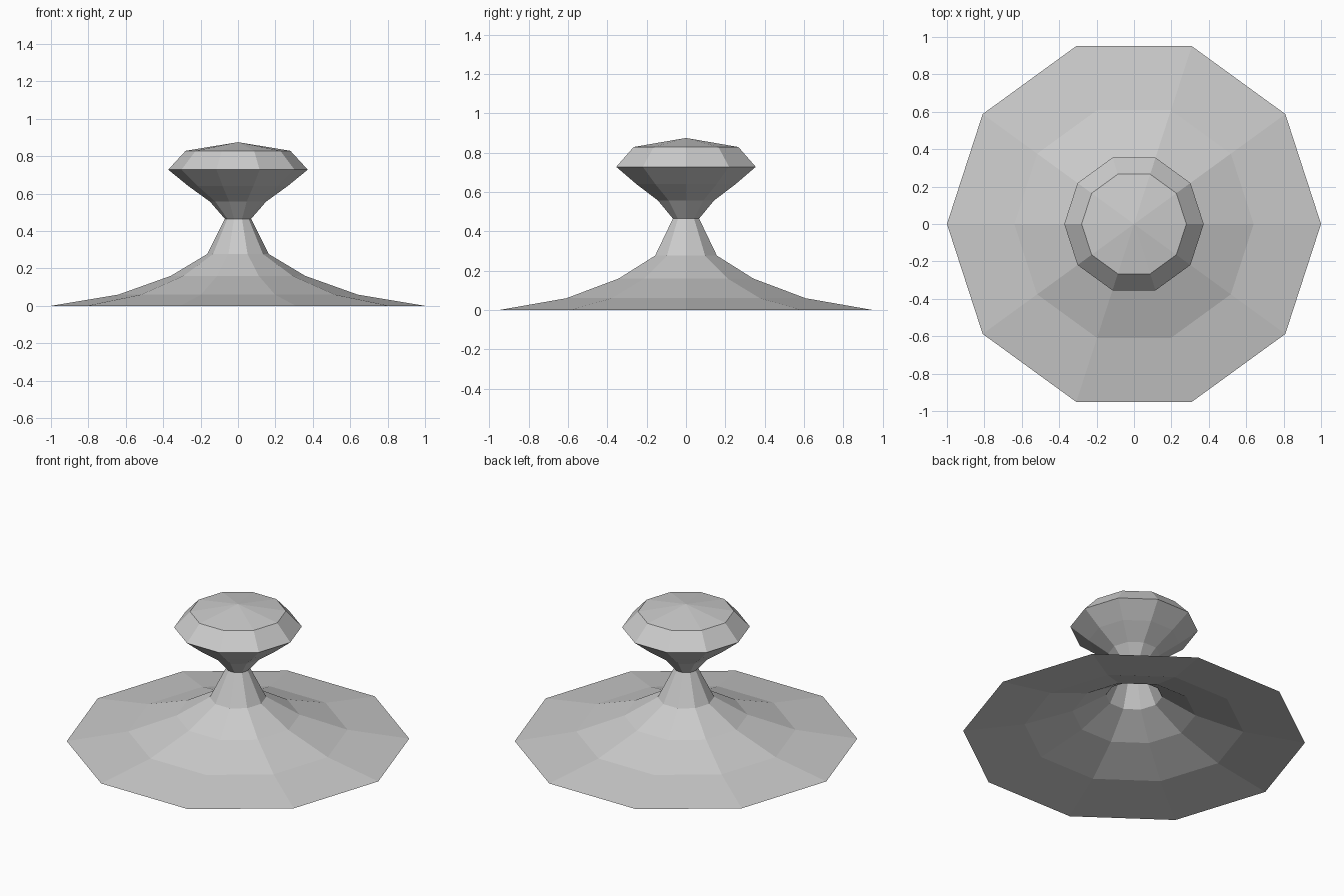
import bpy, bmesh
from math import cos, sin, tau

if "Cube" in bpy.data.objects:
    bpy.data.objects.remove(bpy.data.objects["Cube"])

SIDES = 10


def lathe(name, profile, apex_z):
    """Spin (radius, z) rings around z, close with a top point, leave the bottom open."""
    bm = bmesh.new()
    rings = [[bm.verts.new((r * cos(tau * i / SIDES), r * sin(tau * i / SIDES), z))
              for i in range(SIDES)] for r, z in profile]
    apex = bm.verts.new((0, 0, apex_z))
    for i in range(SIDES):
        j = (i + 1) % SIDES
        for low, high in zip(rings, rings[1:]):
            bm.faces.new((low[i], low[j], high[j], high[i]))
        bm.faces.new((rings[-1][i], rings[-1][j], apex))
    mesh = bpy.data.meshes.new(name)
    bm.to_mesh(mesh)
    bm.free()
    obj = bpy.data.objects.new(name, mesh)
    bpy.context.collection.objects.link(obj)
    return obj


# Hollow flared skirt, narrow neck and faceted knob in one shell
lathe("lid_with_knob", [
    (1.0, 0.0), (0.64, 0.06), (0.36, 0.16), (0.165, 0.277),   # skirt
    (0.07, 0.465),                                            # neck
    (0.15, 0.557), (0.265, 0.64), (0.373, 0.728), (0.28, 0.829),  # knob
], 0.875)
